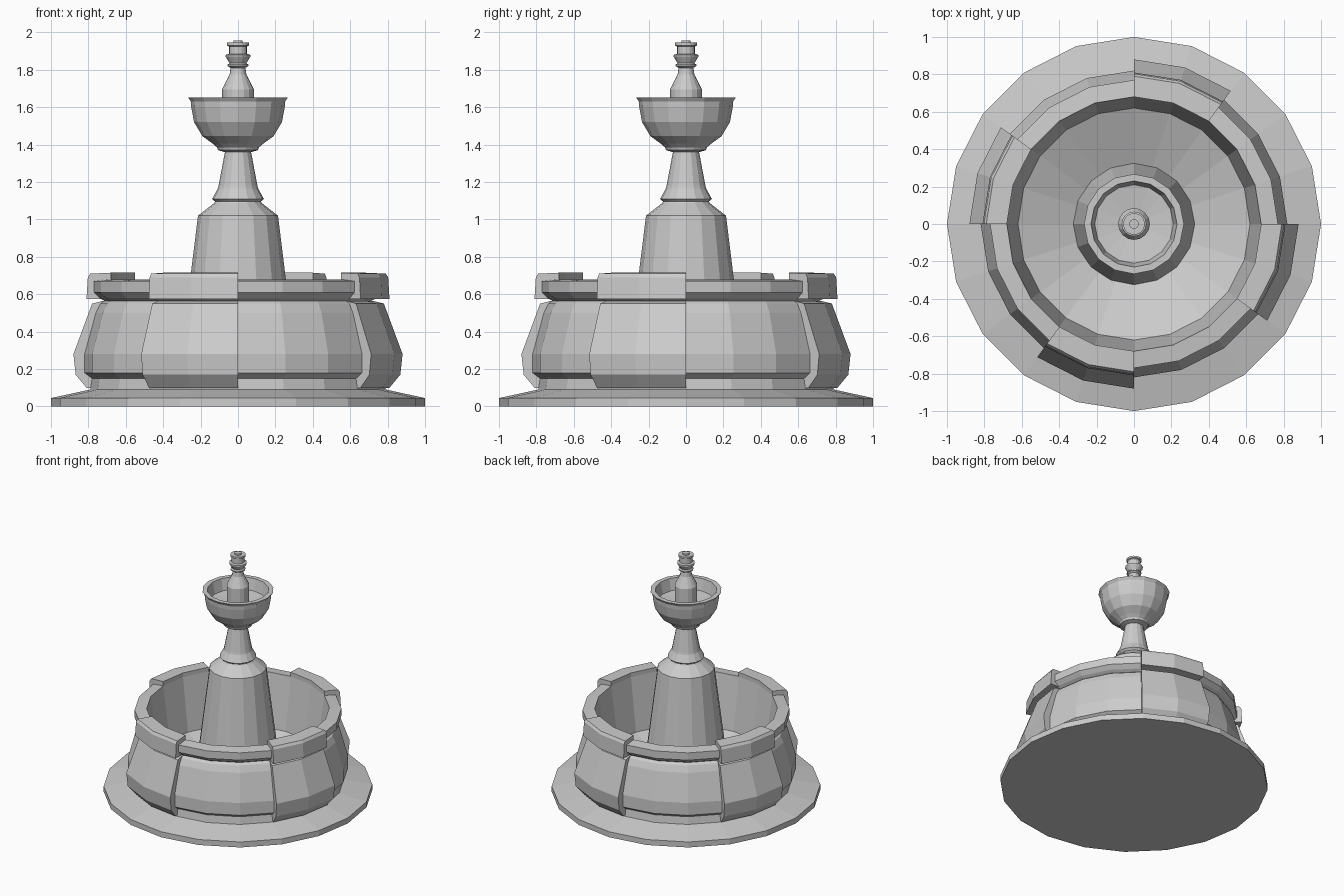
import bpy, bmesh
from math import sin, cos, radians

if "Cube" in bpy.data.objects:
    bpy.data.objects.remove(bpy.data.objects["Cube"])


def make_object(name, bm):
    bmesh.ops.remove_doubles(bm, verts=bm.verts, dist=0.0001)
    bmesh.ops.recalc_face_normals(bm, faces=bm.faces)
    me = bpy.data.meshes.new(name)
    bm.to_mesh(me)
    bm.free()
    ob = bpy.data.objects.new(name, me)
    bpy.context.collection.objects.link(ob)
    return ob


def ring_at(bm, profile, deg):
    a = radians(deg)
    return [bm.verts.new((r * cos(a), r * sin(a), z)) for r, z in profile]


def lathe(name, profile, sides):
    """Revolve an (r, z) profile all the way round."""
    bm = bmesh.new()
    rows = [ring_at(bm, profile, 360 * i / sides) for i in range(sides)]
    for i in range(sides):
        a, b = rows[i], rows[(i + 1) % sides]
        for j in range(len(profile) - 1):
            bm.faces.new((a[j], b[j], b[j + 1], a[j + 1]))
    return make_object(name, bm)


def sector(name, profile, start, steps, step=18):
    """Revolve a closed (r, z) outline through part of a turn, with capped ends."""
    bm = bmesh.new()
    rows = [ring_at(bm, profile, start + step * i) for i in range(steps + 1)]
    n = len(profile)
    for a, b in zip(rows, rows[1:]):
        for j in range(n):
            k = (j + 1) % n
            bm.faces.new((a[j], b[j], b[k], a[k]))
    bm.faces.new(rows[0])
    bm.faces.new(rows[-1])
    return make_object(name, bm)


# Ground plinth
lathe("plinth", [(0, 0), (1, 0), (1, 0.045), (0.76, 0.097)], 20)

# Basin wall, rim and floor
lathe("basin", [(0.79, 0.085), (0.78, 0.15), (0.82, 0.18), (0.82, 0.28),
                (0.76, 0.50), (0.735, 0.55), (0.715, 0.565), (0.74, 0.58),
                (0.77, 0.61), (0.77, 0.67), (0.68, 0.68), (0.62, 0.25),
                (0.30, 0.11)], 20)

# Four raised buttresses, each with a cap block on the rim
body = [(0.70, 0.10), (0.81, 0.10), (0.868, 0.17), (0.88, 0.28),
        (0.78, 0.55), (0.72, 0.565)]
cap = [(0.682, 0.60), (0.73, 0.575), (0.81, 0.575), (0.803, 0.69),
       (0.79, 0.71), (0.68, 0.715), (0.68, 0.67)]
for i in range(4):
    sector(f"buttress_{i + 1}", body, 54 + 90 * i, 2)
    sector(f"rim_block_{i + 1}", cap, 54 + 90 * i, 2)

# Central column with collar and tapered neck
lathe("column", [(0.326, 0.11), (0.214, 1.02), (0.13, 1.085), (0.122, 1.095),
                 (0.138, 1.11), (0.108, 1.165), (0.104, 1.18), (0.07, 1.36),
                 (0.105, 1.37)], 16)

# Upper bowl
lathe("upper_bowl", [(0.07, 1.365), (0.107, 1.37), (0.112, 1.385), (0.135, 1.405),
                     (0.19, 1.445), (0.235, 1.52), (0.25, 1.60), (0.252, 1.63),
                     (0.267, 1.653), (0.23, 1.653), (0.21, 1.56), (0.06, 1.54)], 16)

# Spout finial
lathe("spout", [(0.085, 1.54), (0.085, 1.695), (0.045, 1.775), (0.04, 1.81),
                (0.055, 1.82), (0.055, 1.828), (0.045, 1.835), (0.066, 1.87),
                (0.066, 1.88), (0.048, 1.885), (0.048, 1.925), (0.058, 1.93),
                (0.058, 1.945), (0.025, 1.945), (0.025, 1.957), (0, 1.957)], 16)
